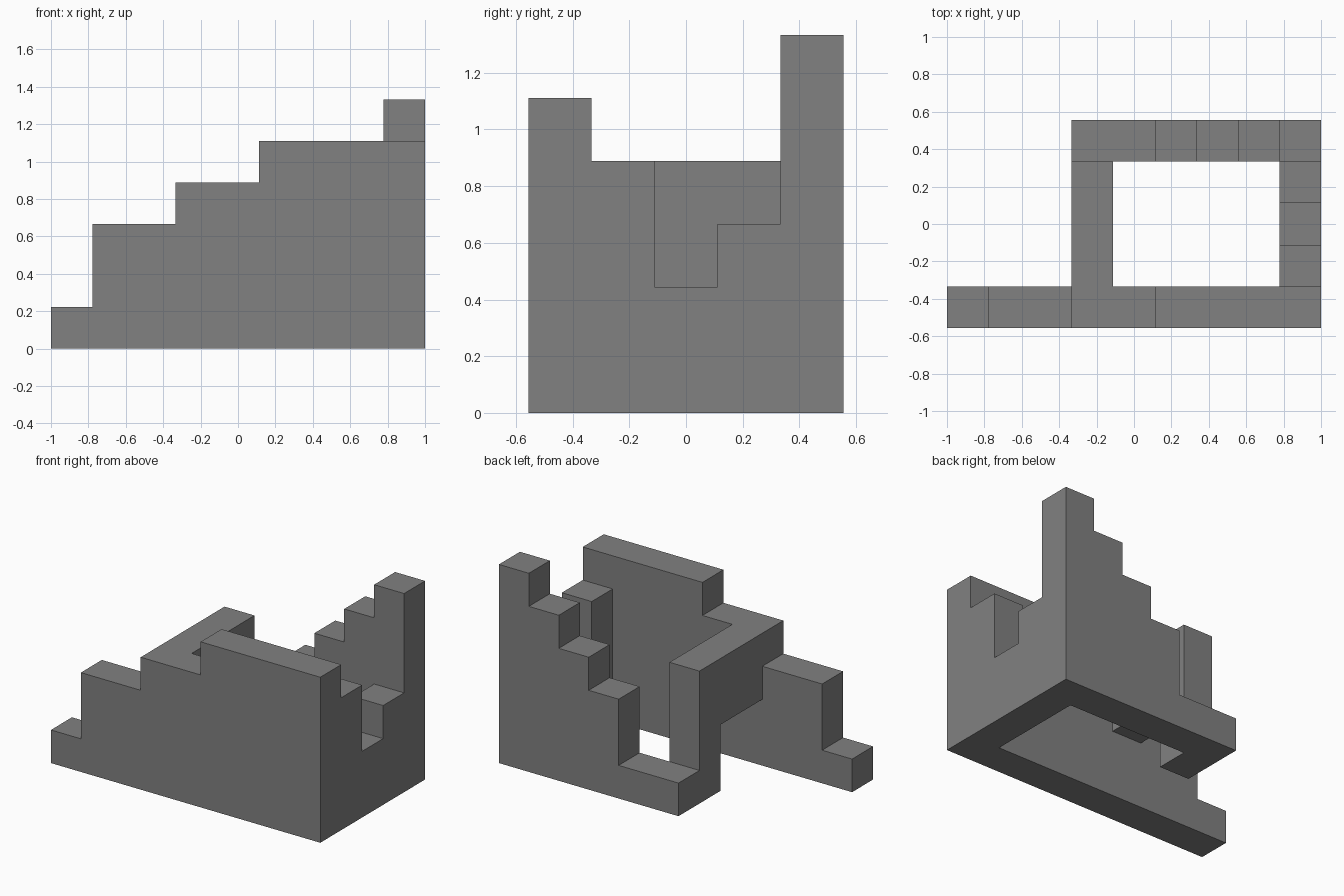
import bpy
import bmesh
from mathutils import Vector

cube = bpy.data.objects.get("Cube")
if cube:
    bpy.data.objects.remove(cube, do_unlink=True)

# Everything sits on a block grid, nine blocks long and five deep
NX, NY = 9, 5
UNIT = 2 / NX
cells = set()


def wall(start, step, heights, base=0):
    """Add a run of block columns from a grid cell, one per height."""
    for i, top in enumerate(heights):
        x, y = start[0] + step[0] * i, start[1] + step[1] * i
        cells.update((x, y, z) for z in range(base, top))


# Front wall, rising in steps towards +x
wall((0, 0), (1, 0), [1, 3, 3, 4, 4, 5, 5, 5, 5])
# Notched side wall at +x
wall((8, 1), (0, 1), [4, 2, 3])
# Back wall, a staircase up to the tall corner
wall((3, 4), (1, 0), [1, 1, 3, 4, 5, 6])
# Bridge from the front wall to its pillar
wall((3, 1), (0, 1), [4, 4], base=2)
wall((3, 3), (0, 1), [4])

# Skin the blocks: keep only faces with no neighbouring block
bm = bmesh.new()
verts = {}


def corner(p):
    key = tuple(round(c) for c in p)
    if key not in verts:
        x, y, z = key
        verts[key] = bm.verts.new(
            ((x - NX / 2) * UNIT, (y - NY / 2) * UNIT, z * UNIT))
    return verts[key]


for cell in sorted(cells):
    centre = Vector(cell) + Vector((0.5, 0.5, 0.5))
    for axis in range(3):
        for sign in (-1, 1):
            n = Vector((0, 0, 0))
            n[axis] = sign
            if tuple(round(a + b) for a, b in zip(cell, n)) in cells:
                continue
            u = Vector((0, 0, 0))
            u[(axis + 1) % 3] = 1
            v = n.cross(u)
            bm.faces.new([corner(centre + (n + u * a + v * b) / 2)
                          for a, b in ((-1, -1), (1, -1), (1, 1), (-1, 1))])

# Merge flat neighbours into large clean faces
bmesh.ops.dissolve_limit(bm, angle_limit=0.01, verts=bm.verts[:],
                         edges=bm.edges[:])
mesh = bpy.data.meshes.new("stepped_wall_loop")
bm.to_mesh(mesh)
bm.free()

# Plain grey
grey = bpy.data.materials.new("mid_grey")
grey.use_nodes = True
colour = (0.22, 0.22, 0.22, 1)
grey.diffuse_color = colour
grey.node_tree.nodes["Principled BSDF"].inputs["Base Color"].default_value = colour
mesh.materials.append(grey)

loop = bpy.data.objects.new("stepped_wall_loop", mesh)
bpy.context.collection.objects.link(loop)
